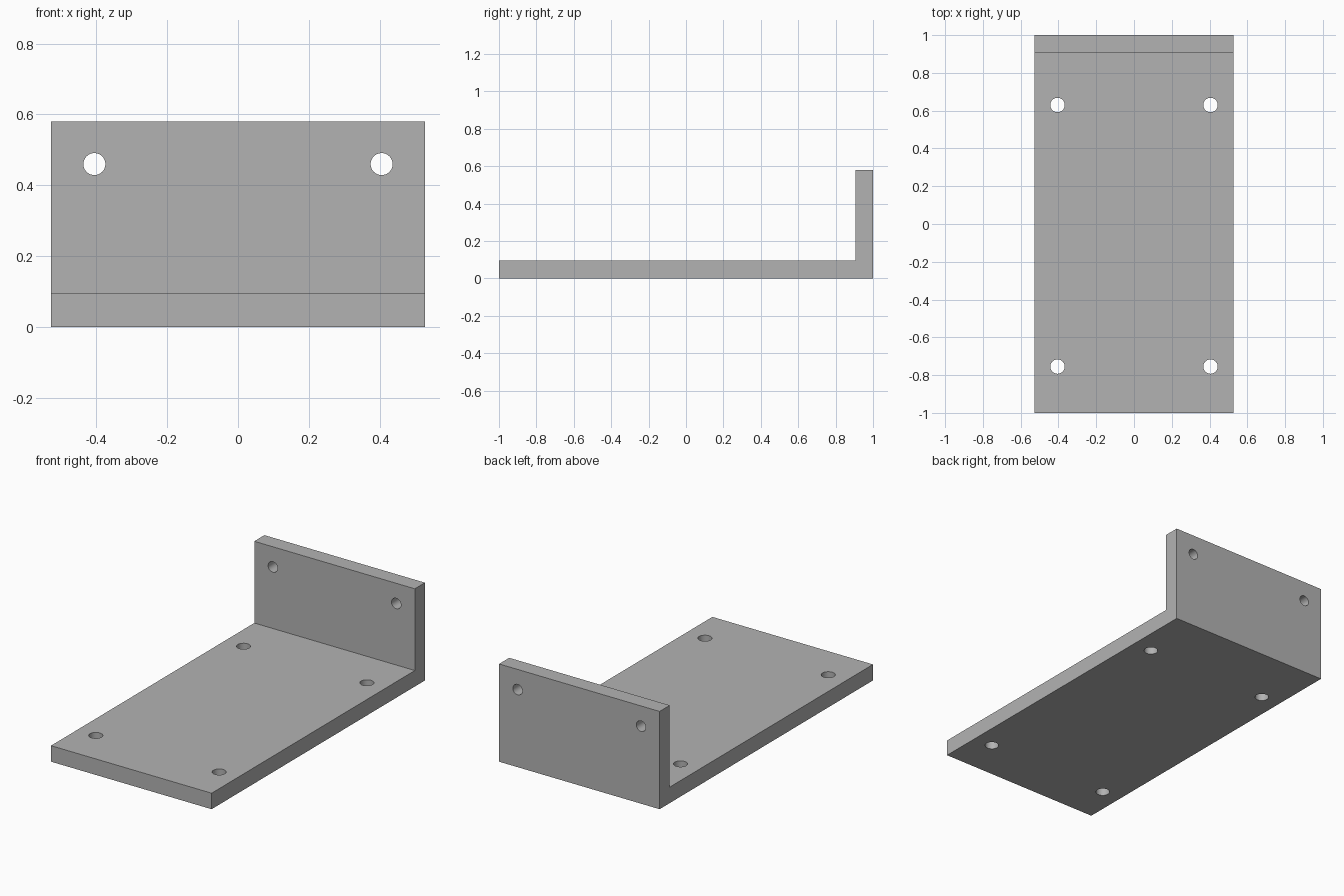
import bpy
import bmesh
import math
from mathutils import Matrix

if "Cube" in bpy.data.objects:
    bpy.data.objects.remove(bpy.data.objects["Cube"], do_unlink=True)

HALF_WIDTH, HEIGHT, PLATE = 0.527, 0.58, 0.095
HOLE_X = 0.405

grey = bpy.data.materials.new("plain grey")
grey.use_nodes = True
colour = (0.45, 0.45, 0.45, 1)
grey.diffuse_color = colour
grey.node_tree.nodes["Principled BSDF"].inputs["Base Color"].default_value = colour


def make_object(name, bm):
    bmesh.ops.recalc_face_normals(bm, faces=bm.faces)
    mesh = bpy.data.meshes.new(name)
    bm.to_mesh(mesh)
    bm.free()
    mesh.materials.append(grey)
    obj = bpy.data.objects.new(name, mesh)
    bpy.context.collection.objects.link(obj)
    return obj


# L-shaped bracket: side profile extruded across the width
profile = [(-1, 0), (1, 0), (1, HEIGHT), (1 - PLATE, HEIGHT),
           (1 - PLATE, PLATE), (-1, PLATE)]
bm = bmesh.new()
face = bm.faces.new([bm.verts.new((-HALF_WIDTH, y, z)) for y, z in profile])
extruded = bmesh.ops.extrude_face_region(bm, geom=[face])["geom"]
bmesh.ops.translate(bm, vec=(2 * HALF_WIDTH, 0, 0),
                    verts=[v for v in extruded if isinstance(v, bmesh.types.BMVert)])
bracket = make_object("angle_bracket", bm)


# Screw holes: two mirrored pairs in the base, one pair in the upright
def add_drill(bm, x, y, z, radius, tilt):
    place = Matrix.Translation((x, y, z)) @ Matrix.Rotation(tilt, 4, "X")
    bmesh.ops.create_cone(bm, cap_ends=True, segments=48, radius1=radius,
                          radius2=radius, depth=3 * PLATE, matrix=place)


bm = bmesh.new()
for x in (-HOLE_X, HOLE_X):
    for y in (-0.755, 0.63):
        add_drill(bm, x, y, PLATE / 2, 0.038, 0)
    add_drill(bm, x, 1 - PLATE / 2, 0.46, 0.031, math.pi / 2)
drills = make_object("hole_cutter", bm)
drills.hide_render = True

cut = bracket.modifiers.new("screw holes", "BOOLEAN")
cut.operation = "DIFFERENCE"
cut.solver = "EXACT"
cut.object = drills

# Apply the cut, drop the cutter and keep the edges crisp
bpy.ops.object.select_all(action="DESELECT")
bracket.select_set(True)
bpy.context.view_layer.objects.active = bracket
bpy.ops.object.modifier_apply(modifier=cut.name)
bpy.data.objects.remove(drills, do_unlink=True)
bpy.ops.object.shade_smooth_by_angle(angle=math.radians(30))
